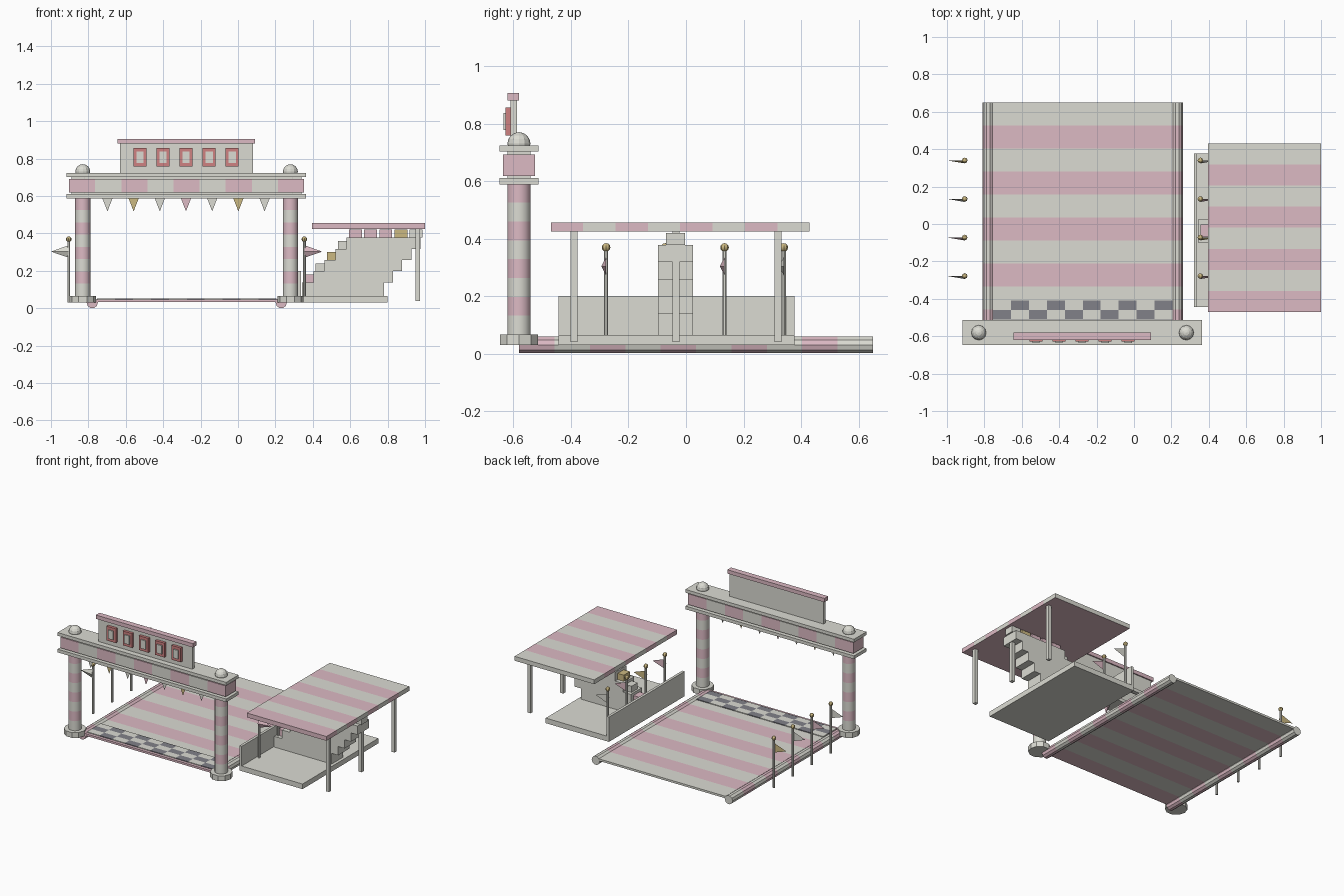
import bpy
import bmesh
from math import pi, radians
from mathutils import Matrix, Vector

old = bpy.data.objects.get("Cube")
if old:
    bpy.data.objects.remove(old, do_unlink=True)


def material(name, rgb):
    m = bpy.data.materials.new(name)
    m.use_nodes = True
    m.diffuse_color = (*rgb, 1)
    m.node_tree.nodes["Principled BSDF"].inputs["Base Color"].default_value = (*rgb, 1)
    return m


WHITE = material("warm_white", (0.71, 0.71, 0.65))
PINK = material("soft_pink", (0.72, 0.49, 0.55))
DARK = material("charcoal", (0.22, 0.22, 0.25))
GOLD = material("pale_gold", (0.60, 0.48, 0.22))
RED = material("muted_red", (0.62, 0.22, 0.22))
BANDS = (WHITE, PINK)


def finish(name, bm, mats, smooth=False):
    bmesh.ops.recalc_face_normals(bm, faces=bm.faces[:])
    mesh = bpy.data.meshes.new(name)
    bm.to_mesh(mesh)
    bm.free()
    for m in mats:
        mesh.materials.append(m)
    ob = bpy.data.objects.new(name, mesh)
    bpy.context.collection.objects.link(ob)
    if smooth:
        bpy.ops.object.select_all(action="DESELECT")
        ob.select_set(True)
        bpy.context.view_layer.objects.active = ob
        bpy.ops.object.shade_smooth_by_angle(angle=radians(40))
    return ob


def add_box(bm, lo, hi, index=0):
    lo, hi = Vector(lo), Vector(hi)
    mat = Matrix.Translation((lo + hi) / 2) @ Matrix.Diagonal((*(hi - lo), 1))
    verts = bmesh.ops.create_cube(bm, size=1, matrix=mat)["verts"]
    for f in {f for v in verts for f in v.link_faces}:
        f.material_index = index


def box(name, lo, hi, mat):
    bm = bmesh.new()
    add_box(bm, lo, hi)
    return finish(name, bm, [mat])


def banded_box(name, lo, hi, axis, count, first=0):
    """Slab divided along one axis into alternating stripes."""
    bm = bmesh.new()
    step = (hi[axis] - lo[axis]) / count
    for i in range(count):
        a, b = list(lo), list(hi)
        a[axis] = lo[axis] + i * step
        b[axis] = a[axis] + step
        add_box(bm, a, b, (i + first) % 2)
    return finish(name, bm, BANDS)


def rod(name, start, end, r, sides, mats, bands=1, first=0, r_end=None, smooth=False):
    """Cylinder or cone between two points, with alternating bands."""
    start, end = Vector(start), Vector(end)
    rot = (end - start).to_track_quat("Z", "Y").to_matrix().to_4x4()
    bm = bmesh.new()
    for i in range(bands):
        a, b = start.lerp(end, i / bands), start.lerp(end, (i + 1) / bands)
        mat = Matrix.Translation((a + b) / 2) @ rot @ Matrix.Rotation(pi / sides, 4, "Z")
        verts = bmesh.ops.create_cone(
            bm, cap_ends=True, segments=sides, radius1=r,
            radius2=r if r_end is None else r_end,
            depth=(b - a).length, matrix=mat)["verts"]
        for f in {f for v in verts for f in v.link_faces}:
            f.material_index = (i + first) % len(mats)
    return finish(name, bm, mats, smooth)


def ball(name, loc, r, mat, u=12, v=8):
    bm = bmesh.new()
    bmesh.ops.create_uvsphere(bm, u_segments=u, v_segments=v, radius=r,
                              matrix=Matrix.Translation(loc))
    return finish(name, bm, [mat])


def pennant(name, a, b, tip, bulge, mat):
    """Thin three-sided pyramid on the edge a-b."""
    bm = bmesh.new()
    mid = (Vector(a) + Vector(b)) / 2 + Vector(bulge)
    vs = [bm.verts.new(p) for p in (a, b, mid, tip)]
    for tri in ((0, 1, 2), (0, 1, 3), (1, 2, 3), (0, 2, 3)):
        bm.faces.new([vs[i] for i in tri])
    return finish(name, bm, [mat])


# Striped track, round kerbs and chequered start line
FRONT, BACK = -0.58, 0.65
banded_box("track", (-0.78, FRONT, 0.034), (0.23, BACK, 0.048), 1, 10, 1)
for side, x in (("right", -0.779), ("left", 0.231)):
    rod(f"{side}_kerb", (x, FRONT, 0.03), (x, BACK, 0.03), 0.03, 10, BANDS, 10, 1)

bm = bmesh.new()
cell, row = 0.096, 0.05
for i in range(10):
    for j in range(3):
        x, y = -0.754 + i * cell, -0.41 - j * row
        add_box(bm, (x, y - row, 0.047), (x + cell, y, 0.053), (i + j) % 2)
finish("start_line", bm, [WHITE, DARK])

# Arch columns with bases and dome finials
ARCH_Y = -0.581
for side, x in (("right", -0.83), ("left", 0.28)):
    rod(f"{side}_column_base", (x, ARCH_Y, 0.03), (x, ARCH_Y, 0.066), 0.07, 10, [WHITE])
    rod(f"{side}_column", (x, ARCH_Y, 0.066), (x, ARCH_Y, 0.59), 0.041, 16, BANDS, 8, 0,
        smooth=True)
    rod(f"{side}_column_neck", (x, ARCH_Y, 0.59), (x, ARCH_Y, 0.71), 0.041, 16, [WHITE])
    ball(f"{side}_dome", (x, ARCH_Y, 0.73), 0.04, WHITE)

# Striped beam between two ledges
for name, z in (("lower_ledge", 0.588), ("upper_ledge", 0.702)):
    box(name, (-0.916, -0.648, z), (0.364, -0.513, z + 0.022), WHITE)
banded_box("beam", (-0.903, -0.637, 0.618), (0.353, -0.526, 0.692), 0, 9, 1)
box("beam_core", (-0.89, -0.62, 0.6), (0.34, -0.54, 0.71), WHITE)

# Sign board with framed panels
box("sign_board", (-0.632, -0.61, 0.72), (0.08, -0.588, 0.88), WHITE)
box("sign_cap", (-0.645, -0.62, 0.88), (0.092, -0.58, 0.906), PINK)
for i in range(5):
    x = -0.523 + i * 0.123
    box("sign_frame", (x - 0.035, -0.628, 0.758), (x + 0.035, -0.61, 0.856), RED)
    box("sign_panel", (x - 0.019, -0.635, 0.777), (x + 0.019, -0.627, 0.837), WHITE)

# Bunting under the beam
for i, mat in enumerate((WHITE, GOLD, WHITE, PINK, WHITE, GOLD, WHITE)):
    x = -0.698 + i * 0.14
    pennant("bunting", (x - 0.028, -0.6, 0.59), (x + 0.028, -0.6, 0.59),
            (x, -0.6, 0.518), (0, 0.015, 0), mat)

# Flag poles along both sides
for side, x, out, mats in (("right", -0.905, -1, (WHITE, PINK, WHITE, GOLD)),
                           ("left", 0.355, 1, (PINK, GOLD, PINK, WHITE))):
    for i, mat in enumerate(mats):
        y = -0.278 + i * 0.206
        rod(f"{side}_flag_pole", (x, y, 0.03), (x, y, 0.365), 0.008, 8, [WHITE])
        ball(f"{side}_pole_ball", (x, y, 0.369), 0.015, GOLD, 8, 6)
        pennant(f"{side}_flag", (x, y, 0.27), (x, y, 0.337),
                (x + out * 0.095, y, 0.303), (0, -0.016, 0), mat)

# Grandstand floor and low wall
box("stand_floor", (0.32, -0.443, 0.03), (0.8, 0.378, 0.065), WHITE)
box("stand_wall", (0.32, -0.443, 0.06), (0.338, 0.378, 0.2), WHITE)

# Stepped seating: each tier steps outward above the last
bm = bmesh.new()
for k in range(5):
    z = 0.138 + k * 0.06
    add_box(bm, (0.343 + k * 0.0595, -0.098, 0.06 if k == 0 else z - 0.06),
            (0.78 + k * 0.049, 0.024, z))
finish("seating_tiers", bm, [WHITE])
for k, mat in enumerate((PINK, WHITE, GOLD, WHITE)):
    x, z = 0.356 + k * 0.0595, 0.138 + k * 0.06
    box("step_seat", (x, -0.07, z), (x + 0.06, -0.004, z + 0.042), mat)
for k, mat in enumerate((PINK, PINK, PINK, GOLD, WHITE)):
    x = 0.594 + k * 0.081
    box("top_seat", (x, -0.07, 0.378), (x + 0.068, -0.004, 0.42), mat)

# Striped canopy on three legs, plain pink underneath
canopy = banded_box("canopy", (0.396, -0.47, 0.425), (1.0, 0.43, 0.455), 1, 8, 1)
for face in canopy.data.polygons:
    if face.normal.z < -0.5:
        face.material_index = 1
for y in (-0.39, -0.035, 0.32):
    box("canopy_leg", (0.948, y - 0.012, 0.04), (0.972, y + 0.012, 0.43), WHITE)
